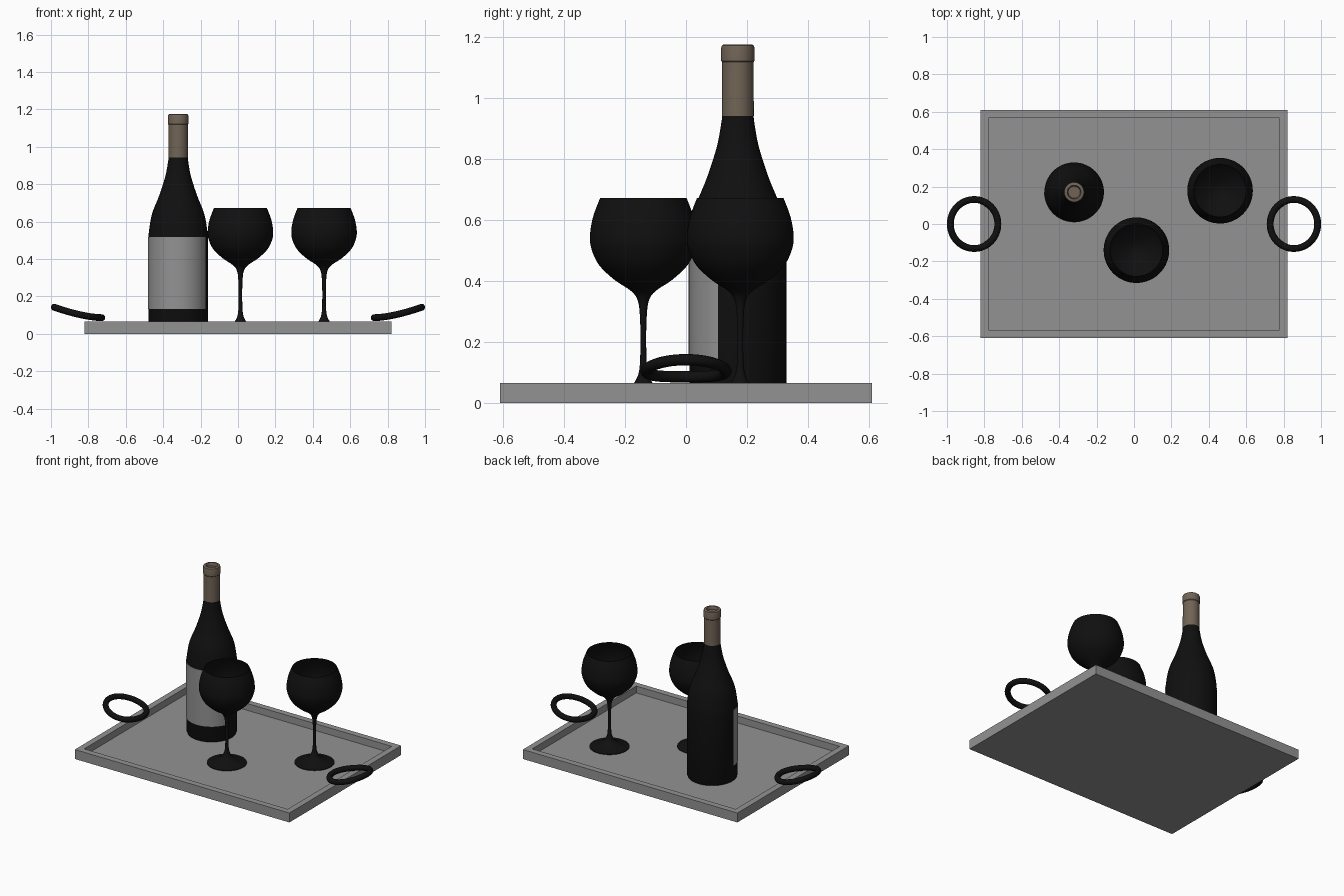
import bpy, bmesh, math

if "Cube" in bpy.data.objects:
    bpy.data.objects.remove(bpy.data.objects["Cube"])


def material(name, col):
    m = bpy.data.materials.new(name)
    m.diffuse_color = (*col, 1)
    m.use_nodes = True
    m.node_tree.nodes["Principled BSDF"].inputs["Base Color"].default_value = m.diffuse_color
    return m


GREY = material("grey", (0.29, 0.29, 0.29))
BLACK = material("black", (0.005, 0.005, 0.005))
FOIL = material("brown foil", (0.165, 0.127, 0.092))
FLOOR = 0.018


def finish(name, bm, mat, smooth=True):
    bmesh.ops.recalc_face_normals(bm, faces=bm.faces)
    me = bpy.data.meshes.new(name)
    bm.to_mesh(me)
    bm.free()
    me.materials.append(mat)
    ob = bpy.data.objects.new(name, me)
    bpy.context.collection.objects.link(ob)
    if smooth:
        shade(ob)
    return ob


def shade(ob):
    bpy.ops.object.select_all(action='DESELECT')
    ob.select_set(True)
    bpy.context.view_layer.objects.active = ob
    bpy.ops.object.shade_smooth_by_angle(angle=math.radians(35))


def spline(pts, n=5):
    """Catmull-Rom smoothing of a profile."""
    out = []
    for i in range(len(pts) - 1):
        p = [pts[max(i - 1, 0)], pts[i], pts[i + 1], pts[min(i + 2, len(pts) - 1)]]
        for k in range(n):
            t = k / n
            out.append(tuple(0.5 * (2 * b + (c - a) * t + (2 * a - 5 * b + 4 * c - d) * t * t
                                    + (3 * b - a - 3 * c + d) * t ** 3)
                             for a, b, c, d in zip(*p)))
    return out + [pts[-1]]


def lathe(name, prof, centre, mat, seg=64, a0=0, a1=360):
    """Spin an (r, z) profile round a vertical axis."""
    bm = bmesh.new()
    vs = [bm.verts.new((centre[0] + r, centre[1], z)) for r, z in prof]
    es = [bm.edges.new(p) for p in zip(vs, vs[1:])]
    c = (*centre, 0)
    if a0:
        from_rot = math.radians(a0)
        for v in vs:
            r = v.co.x - centre[0]
            v.co.x, v.co.y = centre[0] + r * math.cos(from_rot), centre[1] + r * math.sin(from_rot)
    bmesh.ops.spin(bm, geom=vs + es, cent=c, axis=(0, 0, 1),
                   angle=math.radians(a1 - a0), steps=seg)
    bmesh.ops.remove_doubles(bm, verts=bm.verts, dist=1e-5)
    return finish(name, bm, mat)


# Tray: a slab with its top inset and pushed down
bm = bmesh.new()
bmesh.ops.create_cube(bm, size=1)
for v in bm.verts:
    v.co = (v.co.x * 1.64, v.co.y * 1.22, (v.co.z + 0.5) * 0.065)
top = max(bm.faces, key=lambda f: f.calc_center_median().z)
bmesh.ops.inset_region(bm, faces=[top], thickness=0.06)
for v in top.verts:
    v.co.z = 0.065
res = bmesh.ops.extrude_discrete_faces(bm, faces=[top])
for v in res["faces"][0].verts:
    v.co.z = FLOOR
finish("tray", bm, GREY, smooth=False)

# Handles: rings that sweep upward away from the tray
for side, label in ((-1, "left"), (1, "right")):
    cu = bpy.data.curves.new(label + "_handle", 'CURVE')
    cu.dimensions = '3D'
    cu.bevel_depth = 0.0185
    cu.bevel_resolution = 4
    n = 64
    sp = cu.splines.new('POLY')
    sp.points.add(n - 1)
    sp.use_cyclic_u = True
    for i, p in enumerate(sp.points):
        a = 2 * math.pi * i / n
        t = (1 + math.cos(a)) / 2
        p.co = (side * (0.855 + 0.127 * math.cos(a)), 0.131 * math.sin(a),
                0.086 + 0.056 * t ** 1.6, 1)
    cu.materials.append(BLACK)
    ob = bpy.data.objects.new(label + "_handle", cu)
    bpy.context.collection.objects.link(ob)
    bpy.ops.object.select_all(action='DESELECT')
    ob.select_set(True)
    bpy.context.view_layer.objects.active = ob
    bpy.ops.object.convert(target='MESH')
    shade(bpy.context.object)

# Bottle body
B = (-0.32, 0.17)
shoulder = spline([(0.159, 0.50), (0.157, 0.54), (0.14, 0.64), (0.101, 0.74),
                   (0.069, 0.84), (0.054, 0.92), (0.052, 0.945)])
lathe("bottle", [(0, FLOOR), (0.142, FLOOR), (0.153, FLOOR + 0.006), (0.159, FLOOR + 0.02)]
      + shoulder, B, BLACK)

# Foil on the neck with collar and recessed mouth
lathe("neck_foil", [(0.0525, 0.942), (0.0515, 1.118), (0.0545, 1.122), (0.0545, 1.165),
                    (0.0525, 1.172), (0.048, 1.175), (0.037, 1.175), (0.034, 1.171),
                    (0.032, 1.155), (0, 1.155)], B, FOIL, 48)

# Paper label, wrapped round the front of the bottle
lathe("label", [(0.158, 0.133), (0.161, 0.133), (0.161, 0.517), (0.158, 0.517)],
      B, GREY, 40, 180, 336)

# Two wine glasses: foot, stem and open bowl in one profile
outer = spline([(0.125, FLOOR + 0.004), (0.085, 0.032), (0.045, 0.052), (0.026, 0.073),
                (0.013, 0.11), (0.0095, 0.19), (0.011, 0.28), (0.018, 0.335), (0.04, 0.367),
                (0.095, 0.404), (0.145, 0.452), (0.17, 0.505), (0.175, 0.55),
                (0.165, 0.61), (0.142, 0.672)], 4)
inner = spline([(0.138, 0.672), (0.161, 0.61), (0.170, 0.55), (0.165, 0.505), (0.14, 0.456),
                (0.09, 0.41), (0.036, 0.376), (0, 0.367)], 4)
for name, c in (("front_glass", (0.013, -0.14)), ("back_glass", (0.46, 0.178))):
    lathe(name, [(0, FLOOR), (0.125, FLOOR)] + outer + inner, c, BLACK)
